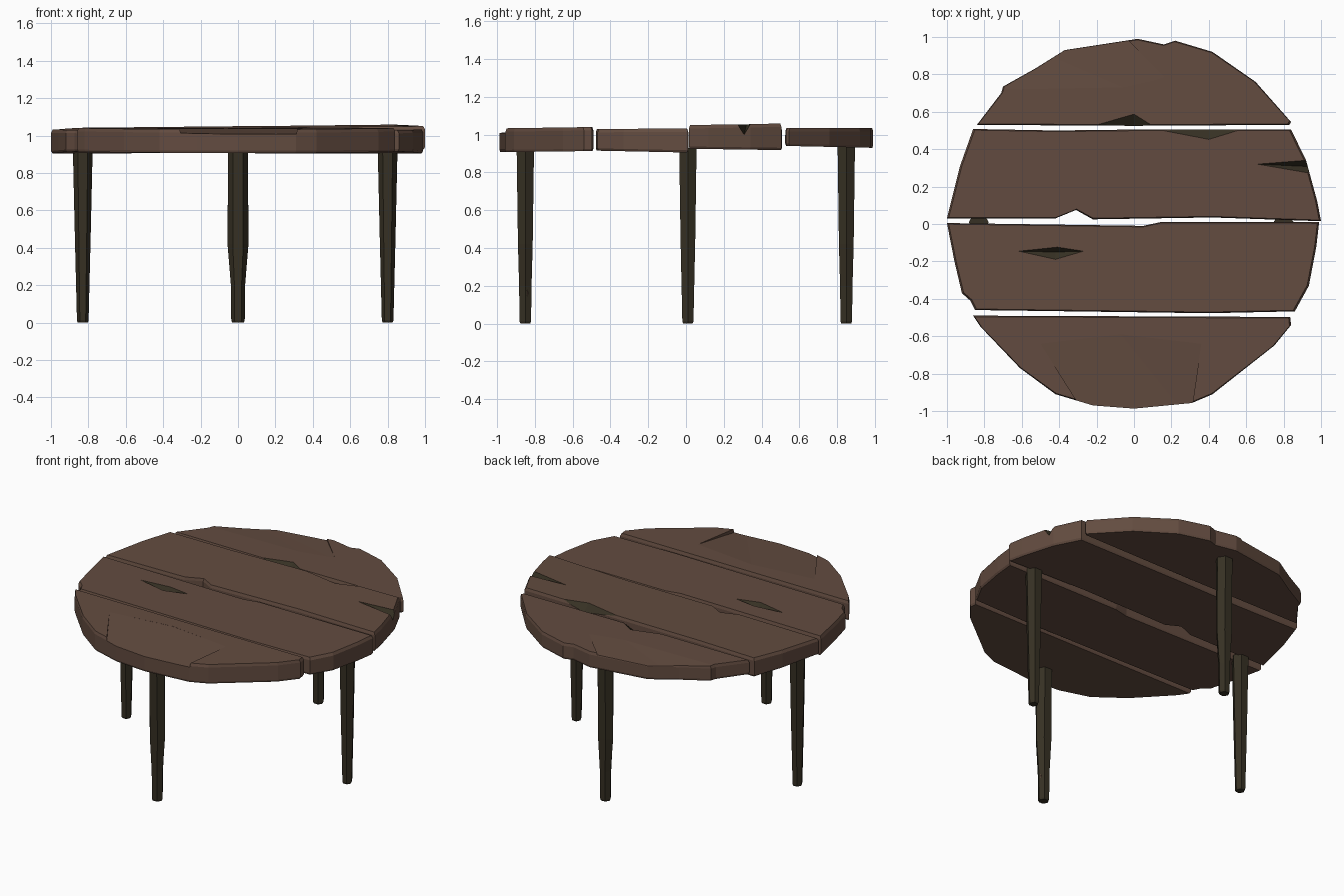
import bpy, bmesh, math
from mathutils import Vector

if "Cube" in bpy.data.objects:
    bpy.data.objects.remove(bpy.data.objects["Cube"])


def material(name, rgb):
    m = bpy.data.materials.new(name)
    m.diffuse_color = (*rgb, 1)
    m.use_nodes = True
    m.node_tree.nodes["Principled BSDF"].inputs["Base Color"].default_value = m.diffuse_color
    return m


BROWN, DARK = 0, 1
MATS = [material("brown wood", (0.125, 0.072, 0.051)),
        material("dark olive wood", (0.037, 0.030, 0.017))]


def make_object(name, bm, index):
    bmesh.ops.recalc_face_normals(bm, faces=bm.faces[:])
    for f in bm.faces:
        f.material_index = index
    me = bpy.data.meshes.new(name)
    bm.to_mesh(me)
    bm.free()
    for m in MATS:
        me.materials.append(m)
    ob = bpy.data.objects.new(name, me)
    bpy.context.scene.collection.objects.link(ob)
    return ob


def loft(name, rings, index):
    bm = bmesh.new()
    vs = [[bm.verts.new(p) for p in r] for r in rings]
    n = len(vs[0])
    for a, b in zip(vs, vs[1:]):
        for i in range(n):
            j = (i + 1) % n
            bm.faces.new((a[i], a[j], b[j], b[i]))
    bm.faces.new(vs[0])
    bm.faces.new(vs[-1])
    return make_object(name, bm, index)


def carve(ob, points, index, lift=(0, 0, 0.12)):
    """Cut a convex chip, opening along lift, out of a part."""
    bm = bmesh.new()
    for p in points:
        bm.verts.new(p)
        bm.verts.new(Vector(p) + Vector(lift))
    res = bmesh.ops.convex_hull(bm, input=bm.verts[:])
    loose = [v for v in bm.verts if not v.link_faces]
    bmesh.ops.delete(bm, geom=loose, context='VERTS')
    cutter = make_object("chip_cutter", bm, index)
    cutter.hide_render = True
    mod = ob.modifiers.new("chip", 'BOOLEAN')
    mod.operation, mod.solver, mod.object = 'DIFFERENCE', 'EXACT', cutter
    dg = bpy.context.evaluated_depsgraph_get()
    ob_mesh = bpy.data.meshes.new_from_object(ob.evaluated_get(dg))
    ob.modifiers.clear()
    ob.data = ob_mesh
    bpy.data.objects.remove(cutter)


def plank(name, outline, bottom, top, slope_x=0.0):
    """bottom and top are (z at low y, z at high y)."""
    ys = [p[1] for p in outline]
    y0, y1 = min(ys), max(ys)
    cy = (y0 + y1) / 2

    def ring(sx, sy, zs, dz, slope):
        return [(x * sx, cy + (y - cy) * sy,
                 zs[0] + (zs[1] - zs[0]) * (y - y0) / (y1 - y0) + dz + slope * x)
                for x, y in outline]
    return loft(name, [ring(0.992, 0.98, bottom, 0, 0),
                       ring(1, 1, bottom, 0.012, 0),
                       ring(1, 1, top, -0.018, slope_x),
                       ring(0.99, 0.975, top, 0, slope_x)], BROWN)


# Four rough planks that together form the round top
back = plank("back_plank", [
    (-0.84, 0.53), (0, 0.525), (0.83, 0.53), (0.84, 0.545), (0.65, 0.76), (0.42, 0.92),
    (0.22, 0.98), (0.16, 0.96), (0.02, 0.99), (-0.37, 0.93), (-0.53, 0.83),
    (-0.70, 0.735), (-0.71, 0.70)], (0.94, 0.93), (1.035, 1.035))
mid_back = plank("middle_back_plank", [
    (-1.0, 0.03), (-0.42, 0.03), (-0.31, 0.075), (-0.22, 0.025), (0.42, 0.035), (1.0, 0.015),
    (0.98, 0.12), (0.92, 0.34), (0.84, 0.505), (0, 0.505), (-0.42, 0.5), (-0.86, 0.508),
    (-0.93, 0.31)], (0.925, 0.918), (1.04, 1.05), 0.01)
mid_front = plank("middle_front_plank", [
    (-1.0, 0.005), (-0.96, -0.20), (-0.92, -0.37), (-0.875, -0.41), (-0.85, -0.46),
    (0.4, -0.477), (0.86, -0.467), (0.935, -0.33), (0.975, -0.12), (0.99, 0.01),
    (0.15, 0.012), (0.05, -0.01)], (0.915, 0.905), (1.03, 1.032))
front = plank("front_plank", [
    (-0.86, -0.49), (-0.82, -0.55), (-0.61, -0.77), (-0.42, -0.91), (-0.22, -0.97),
    (0, -0.987), (0.31, -0.957), (0.42, -0.91), (0.75, -0.65), (0.84, -0.54),
    (0.835, -0.497)], (0.907, 0.913), (1.033, 1.04))

# Chips, cracks and split edges
carve(back, [(-0.80, 0.69, 1.037), (0, 0.705, 1.037), (0.2, 0.75, 1.037),
             (-0.1, 1.05, 1.02), (-0.8, 1.05, 1.01)], BROWN)
carve(back, [(-0.26, 0.515, 1.037), (0.12, 0.515, 1.037), (0, 0.59, 1.037),
             (0, 0.515, 0.985)], DARK)
carve(mid_back, [(0.05, 0.515, 1.055), (0.4, 0.45, 1.055), (0.6, 0.515, 1.055),
                 (0.4, 0.52, 1.0)], DARK)
carve(mid_back, [(0.66, 0.32, 1.052), (0.98, 0.345, 1.055), (0.98, 0.265, 1.055),
                 (0.98, 0.305, 0.99)], DARK)
carve(mid_front, [(-0.63, -0.145, 1.034), (-0.41, -0.122, 1.034), (-0.26, -0.145, 1.034),
                  (-0.42, -0.192, 1.034), (-0.42, -0.15, 0.995)], DARK)
carve(front, [(-0.5, -0.64, 1.038), (-0.07, -0.59, 1.038), (0.36, -0.64, 1.038),
              (0.3, -1.05, 1.0), (-0.24, -1.05, 1.005)], BROWN)


# Tapered six-sided legs
def leg(name, x, y, profile, top):
    rings = []
    for z, rx, ry in profile + [(top, 0.053, 0.053)]:
        rings.append([(x + rx * math.cos(a), y + ry * math.sin(a), z)
                      for a in (math.radians(60 * k) for k in range(6))])
    return loft(name, rings, DARK)


slim = [(0.0, 0.026, 0.028), (0.01, 0.031, 0.034), (0.45, 0.042, 0.045)]
bulged = [(0.0, 0.03, 0.03), (0.012, 0.036, 0.035), (0.2, 0.038, 0.038), (0.42, 0.056, 0.045)]
front_leg = leg("front_leg", 0, -0.85, bulged, 0.925)
leg("back_leg", 0, 0.848, bulged, 0.945)
leg("left_leg", -0.83, 0.01, slim, 0.93)
leg("right_leg", 0.80, 0.01, slim, 0.93)

# Bare wood nick low on the front leg
carve(front_leg, [(0.028, -0.838, 0.16), (0.045, -0.85, 0.09), (0.045, -0.825, 0.11),
                  (0.045, -0.825, 0.22), (0.045, -0.85, 0.235)], BROWN, (0.08, 0, 0))
